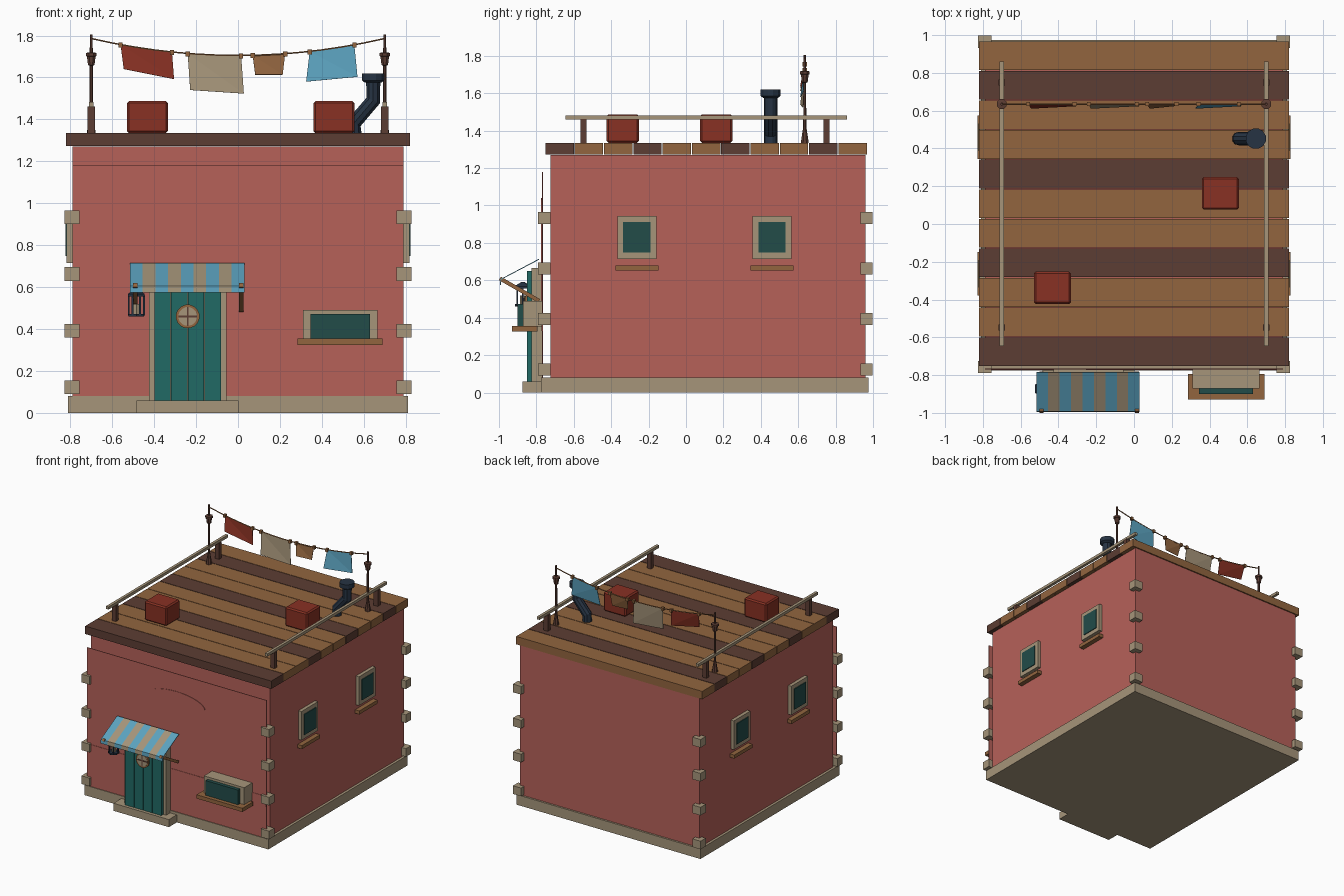
import bpy, bmesh
from math import pi, cos, sin
from mathutils import Vector

if "Cube" in bpy.data.objects:
    bpy.data.objects.remove(bpy.data.objects["Cube"])


def material(name, r, g, b):
    lin = [((c / 255 + 0.055) / 1.055) ** 2.4 for c in (r, g, b)] + [1]
    m = bpy.data.materials.new(name)
    m.use_nodes = True
    m.diffuse_color = lin
    m.node_tree.nodes["Principled BSDF"].inputs["Base Color"].default_value = lin
    return m


WALL = material("red plaster", 182, 97, 89)
STONE = material("pale stone", 166, 149, 122)
WOOD = material("brown wood", 146, 101, 63)
DARK = material("dark wood", 92, 61, 51)
TEAL = material("teal paint", 33, 106, 101)
GLASS = material("dark teal glass", 34, 76, 73)
BLUE = material("blue cloth", 92, 163, 192)
RUST = material("rust red", 136, 49, 35)
IRON = material("navy iron", 38, 51, 67)


def build(name, verts, faces, *mats):
    me = bpy.data.meshes.new(name)
    me.from_pydata(verts, [], faces)
    bm = bmesh.new()
    bm.from_mesh(me)
    bmesh.ops.recalc_face_normals(bm, faces=bm.faces)
    bm.to_mesh(me)
    bm.free()
    for m in mats:
        me.materials.append(m)
    ob = bpy.data.objects.new(name, me)
    bpy.context.collection.objects.link(ob)
    return ob


def box(name, mat, xs, ys, zs, bevel=0):
    xs, ys, zs = sorted(xs), sorted(ys), sorted(zs)
    v = [(x, y, z) for x in xs for y in ys for z in zs]
    f = [(0, 1, 3, 2), (4, 6, 7, 5), (0, 4, 5, 1), (2, 3, 7, 6), (0, 2, 6, 4), (1, 5, 7, 3)]
    ob = build(name, v, f, mat)
    if bevel:
        ob.modifiers.new("bevel", "BEVEL").width = bevel
    return ob


def tube(name, mat, path, radii, sides=8, axis_u=None):
    """Rings of given radii along a path, capped at both ends."""
    pts = [Vector(p) for p in path]
    v, f = [], []
    for i, p in enumerate(pts):
        d = pts[min(i + 1, len(pts) - 1)] - pts[max(i - 1, 0)]
        u = d.cross(Vector(axis_u or (0, 1, 0))).normalized()
        w = d.cross(u).normalized()
        for k in range(sides):
            a = 2 * pi * (k + 0.5) / sides
            v.append(p + (u * cos(a) + w * sin(a)) * radii[i])
    for i in range(len(pts) - 1):
        for k in range(sides):
            n = (k + 1) % sides
            f.append((i * sides + k, i * sides + n, (i + 1) * sides + n, (i + 1) * sides + k))
    f += [tuple(range(sides)), tuple(range(len(v) - sides, len(v)))]
    return build(name, v, f, mat)


def thicken(ob, t):
    mod = ob.modifiers.new("thickness", "SOLIDIFY")
    mod.thickness = t
    mod.offset = 0


# Building shell
FRONT = -0.77
box("foundation", STONE, (-0.81, 0.81), (-0.775, 0.975), (0, 0.08))
box("house_walls", WALL, (-0.79, 0.79), (-0.725, 0.96), (0.08, 1.27))
box("front_plaster", WALL, (-0.79, 0.79), (FRONT, FRONT + 0.005), (0.08, 1.18))
box("front_band", WALL, (-0.79, 0.79), (FRONT - 0.003, FRONT), (0.33, 0.415))

# Arched plaster panel
arch = [(-0.255, 0.475), (0.25, 0.475)]
arch += [(0.2525 * cos(pi * i / 16) - 0.0025, 0.955 + 0.085 * sin(pi * i / 16)) for i in range(17)]
thicken(build("arch_panel", [(x, FRONT - 0.002, z) for x, z in arch],
              [tuple(range(len(arch)))], WALL), 0.004)

# Corner stones
for i in range(4):
    z = 0.09 + 0.27 * i
    for s in (-1, 1):
        for y in (-0.79, 0.932):
            box("corner_stone", STONE, (s * 0.755, s * 0.827), (y, y + 0.066), (z, z + 0.065))

# Roof planks
for i in range(11):
    y = -0.752 + 0.1567 * i
    box("roof_plank", DARK if i % 3 == 0 else WOOD, (-0.82, 0.82), (y, y + 0.152), (1.272, 1.335))

# Side windows
for s in (-1, 1):
    for y in (-0.263, 0.46):
        def part(name, mat, x, half, zs):
            box(name, mat, (s * 0.78, s * x), (y - half, y + half), zs)
        for e in (-1, 1):
            box("side_window_jamb", STONE, (s * 0.78, s * 0.817),
                (y + e * 0.073, y + e * 0.104), (0.715, 0.945))
        part("side_window_header", STONE, 0.817, 0.074, (0.912, 0.945))
        part("side_window_footer", STONE, 0.817, 0.074, (0.715, 0.748))
        part("side_window_glass", GLASS, 0.823, 0.073, (0.748, 0.912))
        part("side_window_sill", WOOD, 0.828, 0.115, (0.652, 0.68))

# Front window
box("front_window_frame", STONE, (0.31, 0.665), (-0.872, FRONT), (0.352, 0.49))
box("front_window_glass", GLASS, (0.345, 0.63), (-0.9, -0.87), (0.355, 0.472))
box("front_window_sill", WOOD, (0.285, 0.69), (-0.93, -0.795), (0.325, 0.355))

# Door with step
box("door_step", STONE, (-0.485, 0.003), (-0.875, -0.77), (0, 0.06))
box("door_frame", STONE, (-0.425, -0.055), (-0.825, FRONT), (0.06, 0.665))
for i in range(4):
    x = -0.4 + 0.08 * i
    box("door_plank", TEAL, (x + 0.001, x + 0.079), (-0.85, -0.822), (0.06, 0.65))
DX, DZ = -0.24, 0.46
tube("door_porthole_ring", WOOD, [(DX, -0.84, DZ), (DX, -0.862, DZ)], [0.057] * 2, 16, (1, 0, 0))
tube("door_porthole_pane", STONE, [(DX, -0.85, DZ), (DX, -0.864, DZ)], [0.045] * 2, 16, (1, 0, 0))
box("door_porthole_bar", DARK, (DX - 0.045, DX + 0.045), (-0.868, -0.86), (DZ - 0.004, DZ + 0.004))
box("door_porthole_bar", DARK, (DX - 0.004, DX + 0.004), (-0.868, -0.86), (DZ - 0.045, DZ + 0.045))

# Striped awning
profile = [(-0.785, 0.713), (-0.99, 0.605), (-0.992, 0.575)]
stripes = 9
verts = [(-0.515 + 0.545 * i / stripes, y, z) for i in range(stripes + 1) for y, z in profile]
faces = [(3 * i + j, 3 * i + j + 1, 3 * i + j + 4, 3 * i + j + 3)
         for i in range(stripes) for j in range(2)]
awning = build("awning", verts, faces, BLUE, STONE)
for p in awning.data.polygons:
    p.material_index = (p.index // 2) % 2
thicken(awning, 0.005)
for x in (-0.49, 0.015):
    tube("awning_brace", WOOD, [(x, -0.785, 0.49), (x, -0.995, 0.61)], [0.015] * 2, 4, (1, 0, 0))

# Hanging lantern
LX, LY = -0.485, -0.872
tube("lantern_cap", IRON, [(LX, LY, 0.555), (LX, LY, 0.568), (LX, LY, 0.59)], [0.045, 0.045, 0.01], 6)
tube("lantern_base", IRON, [(LX, LY, 0.46), (LX, LY, 0.472)], [0.043] * 2, 6)
tube("lantern_candle", STONE, [(LX, LY, 0.472), (LX, LY, 0.52)], [0.015] * 2, 6)
for k in range(6):
    a = pi * k / 3
    x, y = LX + 0.036 * cos(a), LY + 0.036 * sin(a)
    tube("lantern_bar", IRON, [(x, y, 0.465), (x, y, 0.56)], [0.006] * 2, 4)

# Roof crates
for x, y in ((-0.432, -0.338), (0.457, 0.162)):
    box("roof_crate", RUST, (x - 0.098, x + 0.098), (y - 0.086, y + 0.086), (1.335, 1.487), 0.01)

# Roof railings and washing line poles
for s in (-1, 1):
    x = s * 0.7
    box("rail", STONE, (x - 0.011, x + 0.011), (-0.645, 0.86), (1.46, 1.482))
    for y in (-0.548, 0.75):
        box("rail_post", DARK, (x - 0.018, x + 0.018), (y - 0.016, y + 0.016), (1.335, 1.462))
    zs = (1.335, 1.355, 1.42, 1.655, 1.66, 1.7, 1.702, 1.717, 1.72, 1.805)
    rs = (0.022, 0.02, 0.009, 0.008, 0.017, 0.022, 0.028, 0.028, 0.008, 0.007)
    tube("line_pole", DARK, [(x, 0.635, z) for z in zs], rs, 8)


def rope_z(x):
    return 1.705 + 0.165 * x * x


# Washing line with cloths: left, right, bottom left, bottom right and hem heights
xs = [-0.7 + 0.1 * i for i in range(15)]
tube("washing_line", WOOD, [(x, 0.635, rope_z(x)) for x in xs], [0.004] * 15, 6)
cloths = [("red_cloth", RUST, -0.56, -0.315, -0.545, -0.305, 1.64, 1.592),
          ("pale_cloth", STONE, -0.24, 0.015, -0.228, 0.028, 1.54, 1.523),
          ("brown_cloth", WOOD, 0.07, 0.225, 0.082, 0.213, 1.613, 1.613),
          ("blue_cloth", BLUE, 0.342, 0.555, 0.325, 0.57, 1.58, 1.603)]
for name, mat, a, b, c, d, zc, zd in cloths:
    v = [(a, 0.635, rope_z(a)), (b, 0.635, rope_z(b)), (d, 0.625, zd), (c, 0.612, zc)]
    thicken(build(name, v, [(0, 1, 2), (0, 2, 3)], mat), 0.003)
    for x in (a, b):
        z = rope_z(x)
        box("peg", WOOD, (x - 0.01, x + 0.01), (0.624, 0.646), (z - 0.014, z + 0.01))

# Stove pipe
pipe = [(0.555, 1.335), (0.555, 1.385), (0.645, 1.49), (0.645, 1.585)]
tube("stove_pipe", IRON, [(x, 0.452, z) for x, z in pipe], [0.036] * 4, 10)
tube("stove_pipe_cap", IRON, [(0.645, 0.452, z) for z in (1.575, 1.585, 1.62)],
     [0.04, 0.055, 0.055], 12)
